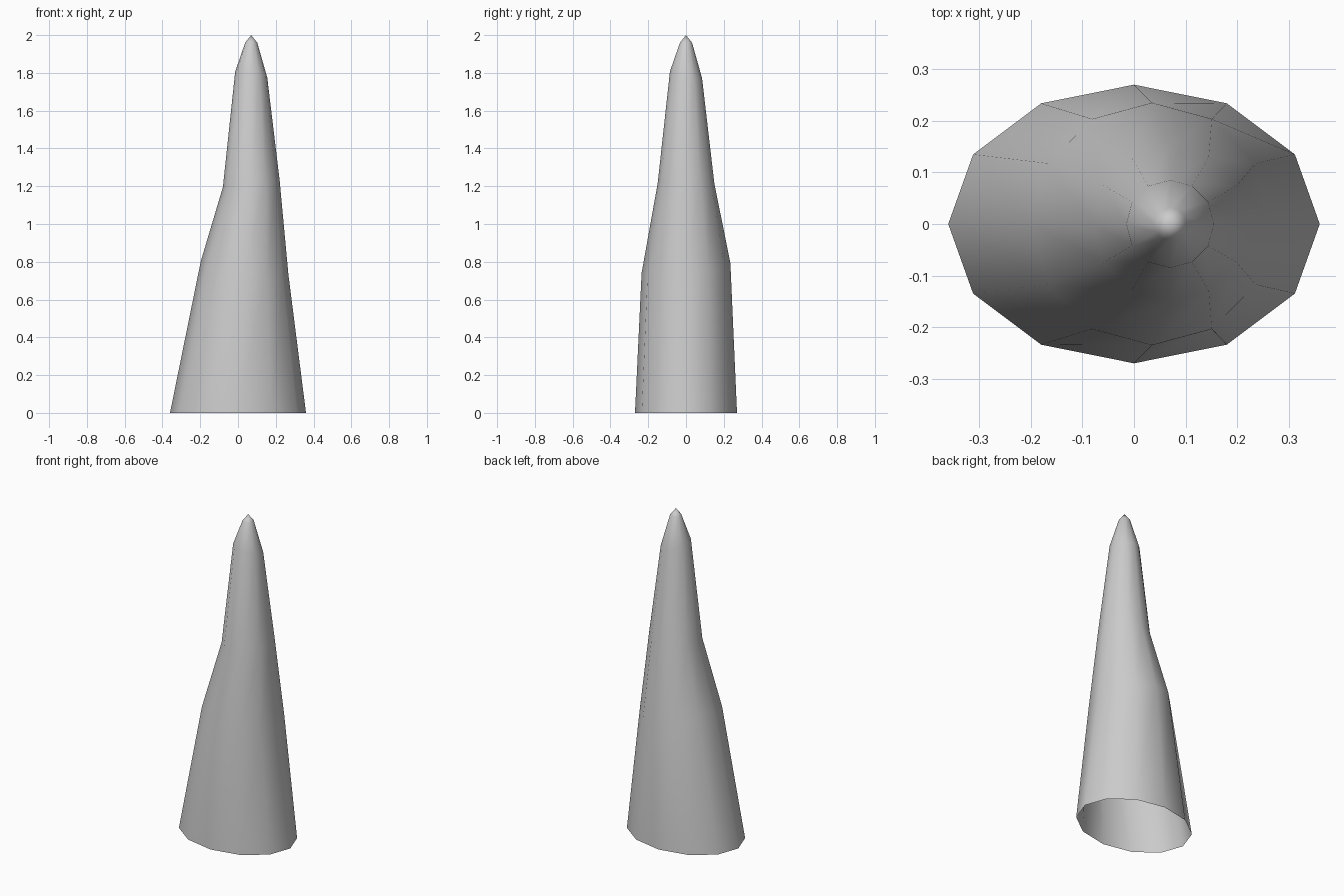
import bpy
import bmesh
from math import cos, sin, tau

if "Cube" in bpy.data.objects:
    bpy.data.objects.remove(bpy.data.objects["Cube"], do_unlink=True)

SIDES = 12
# Each ring: centre x, radius x, radius y, height, tilt along x, tilt along y
RINGS = [
    (0.0, 0.36, 0.27, 0.0, 0.0, 0.0),
    (0.035, 0.232, 0.235, 0.767, -0.036, 0.026),
    (0.07, 0.15, 0.15, 1.215, 0.02, 0.0),
    (0.07, 0.085, 0.085, 1.79, -0.016, -0.018),
    (0.07, 0.032, 0.032, 1.96, 0.0, 0.0),
]

# Grey stone colour
grey = bpy.data.materials.new("plain grey")
grey.use_nodes = True
colour = (0.6, 0.6, 0.6, 1)
grey.diffuse_color = colour
grey.node_tree.nodes["Principled BSDF"].inputs["Base Color"].default_value = colour

# Leaning spike, open underneath
bm = bmesh.new()
loops = []
for cx, rx, ry, z, tilt_x, tilt_y in RINGS:
    loop = []
    for i in range(SIDES):
        c, s = cos(tau * i / SIDES), sin(tau * i / SIDES)
        loop.append(bm.verts.new((cx + rx * c, ry * s, z + tilt_x * c + tilt_y * s)))
    loops.append(loop)
tip = bm.verts.new((0.07, 0, 2))

for i in range(SIDES):
    j = (i + 1) % SIDES
    for low, high in zip(loops, loops[1:]):
        bm.faces.new((low[i], low[j], high[j], high[i]))
    bm.faces.new((loops[-1][i], loops[-1][j], tip))
for face in bm.faces:
    face.smooth = True

mesh = bpy.data.meshes.new("spike")
bm.to_mesh(mesh)
bm.free()
mesh.materials.append(grey)
spike = bpy.data.objects.new("spike", mesh)
bpy.context.collection.objects.link(spike)
